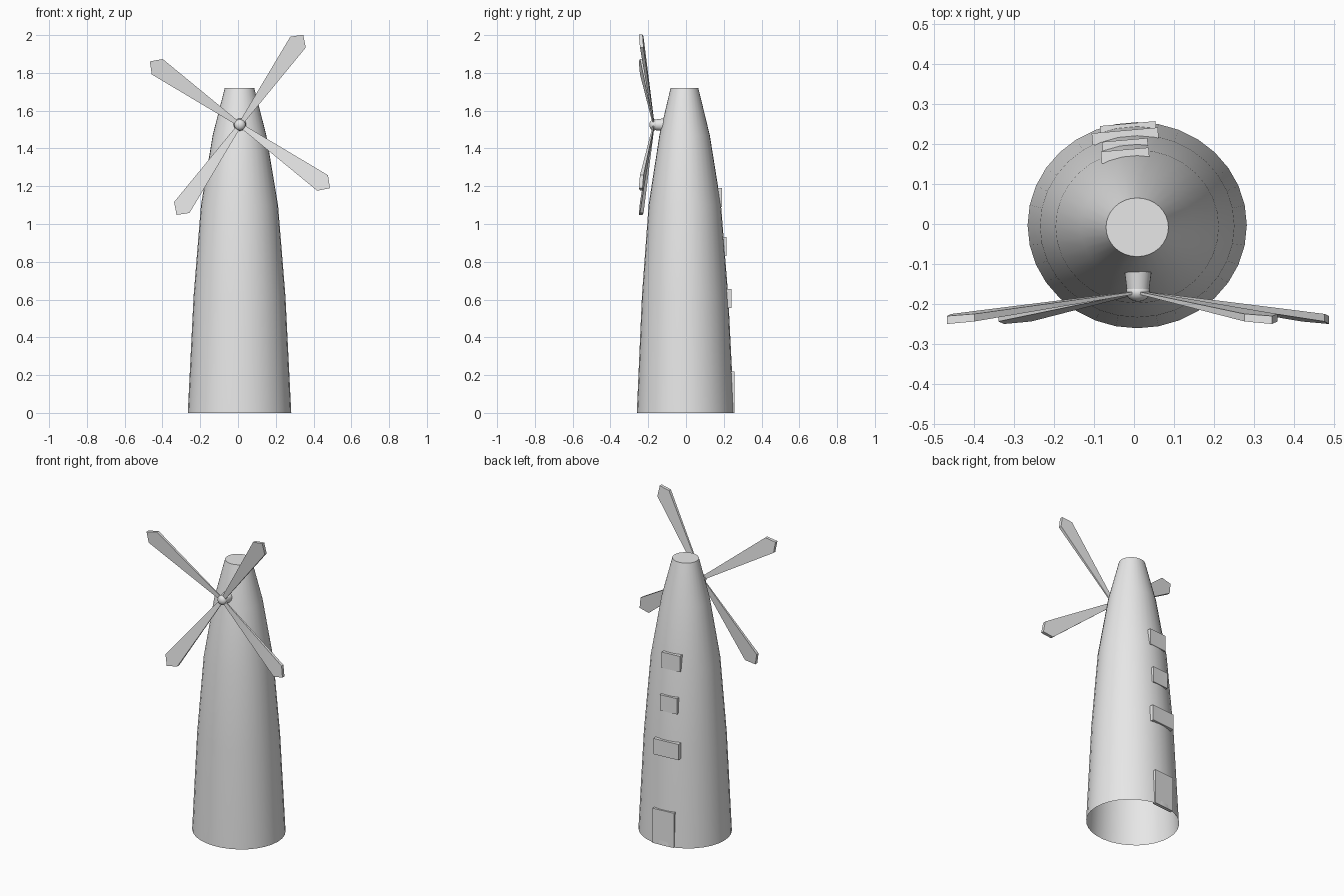
import bpy, bmesh, math
from mathutils import Matrix, Vector

cube = bpy.data.objects.get("Cube")
if cube:
    bpy.data.objects.remove(cube)

grey = bpy.data.materials.new("stone grey")
grey.use_nodes = True
grey.diffuse_color = (0.8, 0.8, 0.8, 1)
grey.node_tree.nodes["Principled BSDF"].inputs["Base Color"].default_value = (0.8, 0.8, 0.8, 1)


def finish(name, bm, smooth=None):
    """Turn a bmesh into a named, coloured object."""
    bmesh.ops.recalc_face_normals(bm, faces=bm.faces)
    mesh = bpy.data.meshes.new(name)
    bm.to_mesh(mesh)
    bm.free()
    mesh.materials.append(grey)
    obj = bpy.data.objects.new(name, mesh)
    bpy.context.collection.objects.link(obj)
    if smooth:
        bpy.ops.object.select_all(action='DESELECT')
        obj.select_set(True)
        bpy.context.view_layer.objects.active = obj
        bpy.ops.object.shade_smooth_by_angle(angle=math.radians(smooth))
    return obj


# Tower: slightly oval rings, capped on top and open below
PROFILE = [(0.274, 0), (0.243, 0.62), (0.204, 1.1), (0.142, 1.47), (0.078, 1.72)]
SIDES = 32
bm = bmesh.new()
rings = []
for radius, z in PROFILE:
    ring = []
    for i in range(SIDES):
        a = math.tau * i / SIDES
        ring.append(bm.verts.new((0.008 + radius * math.cos(a),
                                  -0.003 - 0.003 * z + 0.94 * radius * math.sin(a), z)))
    rings.append(ring)
for low, high in zip(rings, rings[1:]):
    for i in range(SIDES):
        j = (i + 1) % SIDES
        bm.faces.new((low[i], low[j], high[j], high[i]))
bm.faces.new(rings[-1])
finish("tower", bm, 40)

# Axle and hub ball
HUB = Vector((0.01, -0.17, 1.525))
bm = bmesh.new()
bmesh.ops.create_cone(bm, cap_ends=True, segments=24, radius1=0.034, radius2=0.027, depth=0.054,
                      matrix=Matrix.Translation(HUB + Vector((0, 0.025, 0)))
                      @ Matrix.Rotation(math.pi / 2, 4, 'X'))
finish("axle", bm, 40)
bm = bmesh.new()
bmesh.ops.create_uvsphere(bm, u_segments=20, v_segments=12, radius=0.03,
                          matrix=Matrix.Translation(HUB) @ Matrix.Diagonal((1, 0.8, 1, 1)))
finish("hub", bm, 40)

# Blades: pointed paddles leaning forward toward their tips
OUTLINE = [(0, -0.01), (0.535, -0.05), (0.583, 0), (0.535, 0.05), (0, 0.01)]
for n in range(4):
    turn = Matrix.Translation(HUB) @ Matrix.Rotation(-math.radians(54.9 + 90 * n), 4, 'Y')
    bm = bmesh.new()
    front, back = [], []
    for along, side in OUTLINE:
        y = -0.12 * along
        half = 0.003 + 0.012 * along
        front.append(bm.verts.new(turn @ Vector((along, y - half, side))))
        back.append(bm.verts.new(turn @ Vector((along, y + half, side))))
    bm.faces.new(front)
    bm.faces.new(back[::-1])
    for i in range(len(front)):
        j = (i + 1) % len(front)
        bm.faces.new((front[i], back[i], back[j], front[j]))
    finish(f"blade_{n + 1}", bm)


# Door and windows: slabs sunk into the rear wall
def slab(name, x, y_face, z, width, height, depth=0.03):
    bm = bmesh.new()
    bmesh.ops.create_cube(bm, size=1, matrix=Matrix.Translation((x, y_face - depth / 2, z))
                          @ Matrix.Rotation(math.radians(5), 4, 'Z')
                          @ Matrix.Diagonal((width, depth, height, 1)))
    finish(name, bm)


slab("door", -0.015, 0.251, 0.11, 0.14, 0.22, 0.02)
slab("lower_window", -0.022, 0.234, 0.605, 0.166, 0.1)
slab("middle_window", -0.022, 0.21, 0.88, 0.114, 0.1)
slab("upper_window", -0.022, 0.186, 1.14, 0.12, 0.1)
